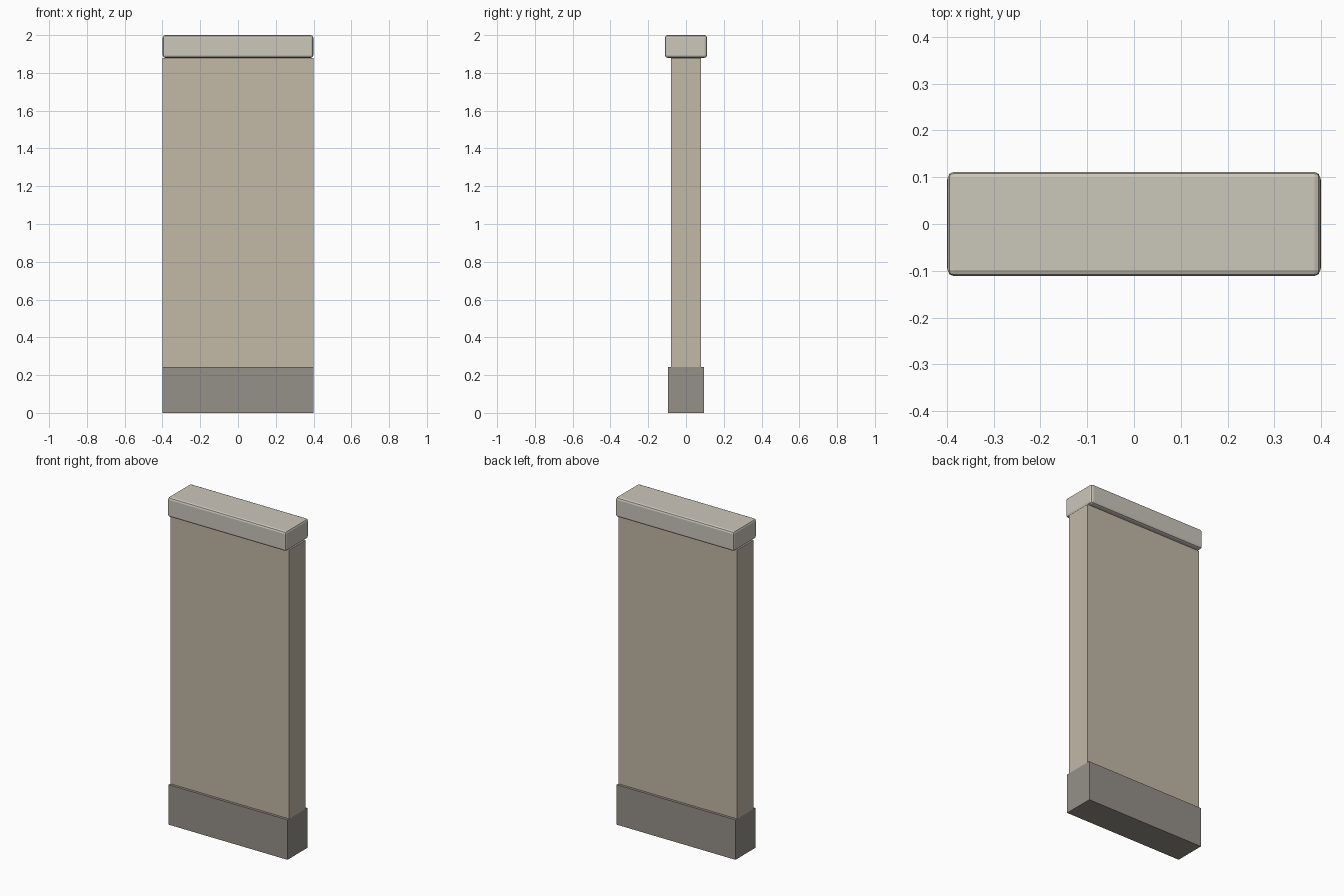
import bpy

if "Cube" in bpy.data.objects:
    bpy.data.objects.remove(bpy.data.objects["Cube"])


def material(name, color):
    m = bpy.data.materials.new(name)
    m.diffuse_color = (*color, 1)
    m.use_nodes = True
    m.node_tree.nodes["Principled BSDF"].inputs["Base Color"].default_value = m.diffuse_color
    return m


def block(name, width, depth, z0, z1, mat):
    bpy.ops.mesh.primitive_cube_add(size=1, location=(0, 0, (z0 + z1) / 2))
    ob = bpy.context.object
    ob.name = name
    ob.scale = (width, depth, z1 - z0)
    bpy.ops.object.transform_apply(location=False, rotation=False, scale=True)
    ob.data.materials.append(mat)
    return ob


# Plinth and wall panel
block("wall_base", 0.80, 0.19, 0.0, 0.243, material("base_stone", (0.30, 0.28, 0.25)))
block("wall_panel", 0.80, 0.158, 0.243, 1.88, material("wall_plaster", (0.54, 0.48, 0.38)))

# Coping stone with softened edges
cap = block("wall_cap", 0.797, 0.223, 1.88, 2.0, material("cap_stone", (0.60, 0.57, 0.50)))
bevel = cap.modifiers.new("soft_edges", 'BEVEL')
bevel.width = 0.013
bevel.segments = 2
